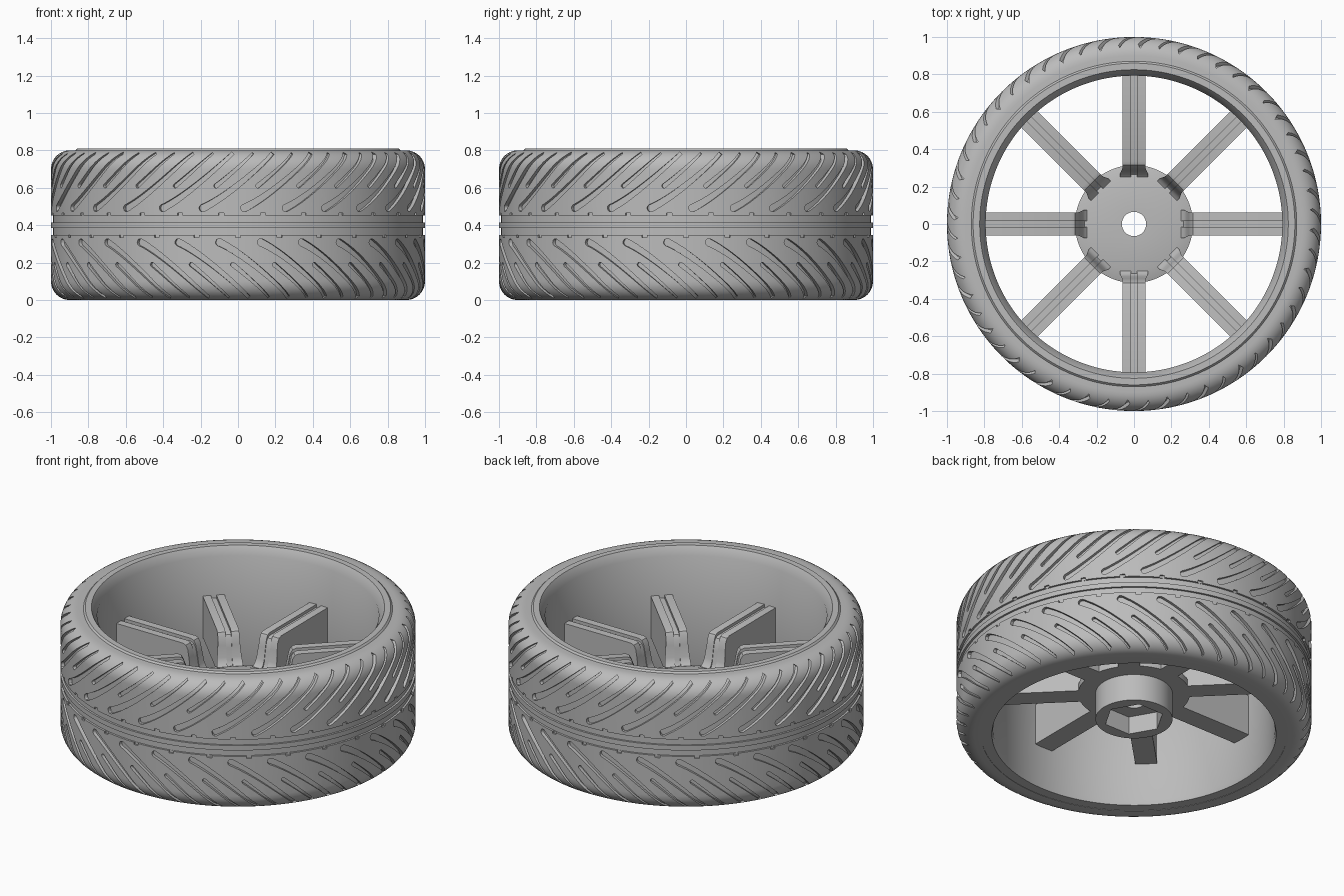
import bpy
import bmesh
from math import sin, cos, pi, sqrt, hypot

cube = bpy.data.objects.get("Cube")
if cube:
    bpy.data.objects.remove(cube, do_unlink=True)

grey = bpy.data.materials.new("plain grey")
grey.use_nodes = True
grey.diffuse_color = (0.5, 0.5, 0.5, 1)
grey.node_tree.nodes["Principled BSDF"].inputs["Base Color"].default_value = (0.5, 0.5, 0.5, 1)

MID = 0.4        # height of the tread centre line
REPEATS = 28     # tread pattern repeats around the tyre
PITCH = 2 * pi / REPEATS


def finish(bm, name):
    bmesh.ops.recalc_face_normals(bm, faces=bm.faces)
    mesh = bpy.data.meshes.new(name)
    bm.to_mesh(mesh)
    bm.free()
    mesh.materials.append(grey)
    ob = bpy.data.objects.new(name, mesh)
    bpy.context.collection.objects.link(ob)
    return ob


def activate(ob):
    bpy.ops.object.select_all(action='DESELECT')
    ob.select_set(True)
    bpy.context.view_layer.objects.active = ob


def smooth(ob):
    activate(ob)
    bpy.ops.object.shade_smooth_by_angle(angle=0.6)


def loft(bm, rings, closed=False):
    """Skin a row of equal vertex loops; cap the ends unless closed."""
    rings = [[bm.verts.new(p) for p in ring] for ring in rings]
    pairs = list(zip(rings, rings[1:]))
    if closed:
        pairs.append((rings[-1], rings[0]))
    else:
        bm.faces.new(rings[0])
        bm.faces.new(rings[-1])
    for a, b in pairs:
        for i in range(len(a)):
            j = (i + 1) % len(a)
            bm.faces.new((a[i], a[j], b[j], b[i]))


def revolve(name, profile, segments=192):
    bm = bmesh.new()
    angles = [2 * pi * k / segments for k in range(segments)]
    loft(bm, [[(r * cos(a), r * sin(a), z) for r, z in profile] for a in angles], closed=True)
    return finish(bm, name)


def cut(ob, cutter):
    mod = ob.modifiers.new("cut", 'BOOLEAN')
    mod.operation = 'DIFFERENCE'
    mod.solver = 'EXACT'
    mod.object = cutter
    activate(ob)
    bpy.ops.object.modifier_apply(modifier=mod.name)
    bpy.data.objects.remove(cutter, do_unlink=True)


def tyre_radius(d):
    """Outer radius at distance d from the tread centre line."""
    t = min(max((d - 0.3) / 0.1, 0), 1)
    return 1 - 0.1 * (1 - sqrt(1 - t * t))


def groove_point(s):
    """Angle and distance from the centre line along the slanted groove."""
    return 0.42 * s, 0.08 + 0.305 * s ** 1.3


def add_groove(bm, start, offset, width, side):
    """Curved slot with a rounded inner end and a tapering outer end."""
    steps = [(0, 0.35), (0.012, 0.75), (0.04, 1)]
    steps += [(k / 12, 1 - 0.55 * k / 12) for k in range(1, 13)]
    rings = []
    for u, w in steps:
        s = start + (1 - start) * u
        a, d = groove_point(s)
        a2, d2 = groove_point(s + 0.01)
        da, dd = a2 - a, d2 - d
        n = hypot(da, dd)
        na, nd = -dd / n * width * w / 2, da / n * width * w / 2
        ring = []
        for sign, rise in ((-1, -0.02), (1, -0.02), (1, 0.04), (-1, 0.04)):
            ang, dist = a + sign * na + offset, d + sign * nd
            r = tyre_radius(dist) + rise
            ring.append((r * cos(ang), r * sin(ang), MID + side * dist))
        rings.append(ring)
    loft(bm, rings)


def add_notch(bm, angle, side):
    """Small square notch beside the centre grooves."""
    rings = []
    for a in (angle - 0.014, angle + 0.014):
        rings.append([(r * cos(a), r * sin(a), MID + side * d)
                      for r, d in ((0.99, 0.045), (0.99, 0.066), (1.03, 0.066), (1.03, 0.045))])
    loft(bm, rings)


# Tyre: rounded shoulders and two grooves around the middle
half = [(1.0, 0.015), (0.988, 0.015), (0.988, 0.052), (1.0, 0.052), (1.0, 0.18)]
half += [(0.9 + 0.1 * cos(k * pi / 16), 0.3 + 0.1 * sin(k * pi / 16)) for k in range(9)]
half.append((0.86, 0.4))
tyre = revolve("tyre", [(r, MID - d) for r, d in reversed(half)] + [(r, MID + d) for r, d in half])

# Tread pattern cut into both halves of the tyre
bm = bmesh.new()
for side in (1, -1):
    shift = 0 if side > 0 else 0.4 * PITCH
    for k in range(REPEATS):
        base = k * PITCH + shift
        add_groove(bm, 0.04, base, 0.04, side)
        add_groove(bm, 0.5, base + PITCH / 2, 0.024, side)
        add_notch(bm, base + 0.6 * PITCH, side)
cut(tyre, finish(bm, "tread_cutter"))
smooth(tyre)

# Rim barrel with a sloped upper lip
rim = revolve("rim", [(0.87, 0.002), (0.80, 0.002), (0.793, 0.03), (0.793, 0.76),
                      (0.825, 0.81), (0.86, 0.81), (0.875, 0.795)])
smooth(rim)

# Hub: flange, lower boss and through bore, with a hexagonal socket underneath
hub = revolve("hub", [(0.065, 0.1), (0.217, 0.1), (0.217, 0.265), (0.315, 0.265),
                      (0.315, 0.305), (0.25, 0.325), (0.065, 0.325)], 96)
bm = bmesh.new()
loft(bm, [[(0.17 * cos(k * pi / 3), 0.17 * sin(k * pi / 3), z) for k in range(6)]
          for z in (0.05, 0.21)])
cut(hub, finish(bm, "socket_cutter"))
smooth(hub)

# Eight spokes: grooved top, curving down to the hub at the inner end
stations = [(0.25, 0.325, 0.075), (0.268, 0.34, 0.074), (0.28, 0.37, 0.07), (0.292, 0.44, 0.064),
            (0.302, 0.49, 0.062), (0.315, 0.512, 0.062), (0.335, 0.52, 0.062), (0.81, 0.52, 0.062)]
for k in range(8):
    c, s = cos(k * pi / 4), sin(k * pi / 4)
    rings = []
    for r, top, w in stations:
        section = [(-w, 0.265), (-w, top), (-0.016, top), (-0.016, top - 0.018),
                   (0.016, top - 0.018), (0.016, top), (w, top), (w, 0.265)]
        rings.append([(r * c - y * s, r * s + y * c, z) for y, z in section])
    bm = bmesh.new()
    loft(bm, rings)
    smooth(finish(bm, f"spoke_{k + 1}"))
